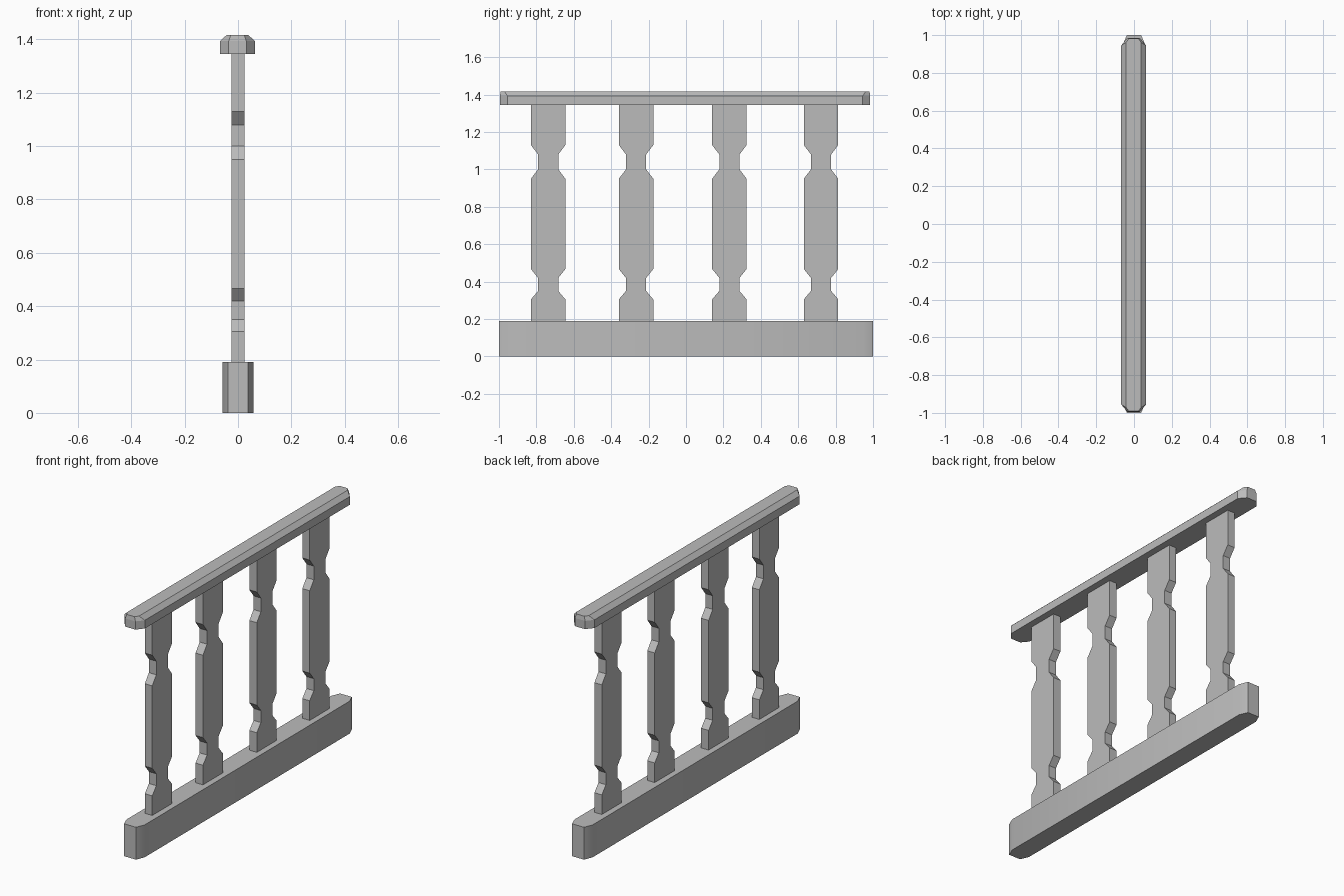
import bpy
import bmesh

cube = bpy.data.objects.get("Cube")
if cube:
    bpy.data.objects.remove(cube, do_unlink=True)

stone = bpy.data.materials.new("grey_stone")
stone.use_nodes = True
GREY = (0.5, 0.5, 0.5, 1)
stone.diffuse_color = GREY
stone.node_tree.nodes["Principled BSDF"].inputs["Base Color"].default_value = GREY


def loft(name, rings):
    """Join matching rings of points and cap both ends."""
    bm = bmesh.new()
    loops = [[bm.verts.new(p) for p in ring] for ring in rings]
    count = len(loops[0])
    for low, high in zip(loops, loops[1:]):
        for i in range(count):
            j = (i + 1) % count
            bm.faces.new((low[i], low[j], high[j], high[i]))
    bm.faces.new(loops[0][::-1])
    bm.faces.new(loops[-1])
    bmesh.ops.recalc_face_normals(bm, faces=bm.faces)
    mesh = bpy.data.meshes.new(name)
    bm.to_mesh(mesh)
    bm.free()
    mesh.materials.append(stone)
    obj = bpy.data.objects.new(name, mesh)
    bpy.context.collection.objects.link(obj)
    return obj


def octagon(half_x, end_x, half_y, cut_y, z, x=0, y=0):
    """Long bar outline with clipped corners."""
    side_y = half_y - cut_y
    quarter = [(half_x, side_y), (end_x, half_y)]
    half = quarter + [(-a, b) for a, b in reversed(quarter)]
    return [(x + a, y + b, z) for a, b in half + [(-a, -b) for a, b in half]]


# Base beam with softly clipped ends
base = loft("base_beam", [octagon(0.059, 0.038, 1, 0.05, z) for z in (0, 0.19)])

# Handrail with sloped upper edges
loft("handrail", [
    octagon(0.066, 0.033, 0.99, 0.04, 1.345, -0.002, -0.005),
    octagon(0.066, 0.033, 0.99, 0.04, 1.393, -0.002, -0.005),
    octagon(0.04, 0.025, 0.986, 0.02, 1.417, -0.002, -0.005),
])

# Flat balusters with two notched necks: (height, half width)
WIDE, NECK, THICK = 0.092, 0.054, 0.024
profile = [(0.185, WIDE), (0.305, WIDE), (0.35, NECK), (0.42, NECK),
           (0.467, WIDE), (0.95, WIDE), (1.0, NECK), (1.08, NECK),
           (1.13, WIDE), (1.35, WIDE)]
for n, y in enumerate((-0.737, -0.267, 0.232, 0.722), 1):
    loft(f"baluster_{n}", [
        [(-THICK, y - w, z), (THICK, y - w, z), (THICK, y + w, z), (-THICK, y + w, z)]
        for z, w in profile])

# Soften the shallow end corners of the base
bpy.ops.object.select_all(action='DESELECT')
base.select_set(True)
bpy.context.view_layer.objects.active = base
bpy.ops.object.shade_smooth_by_angle()
